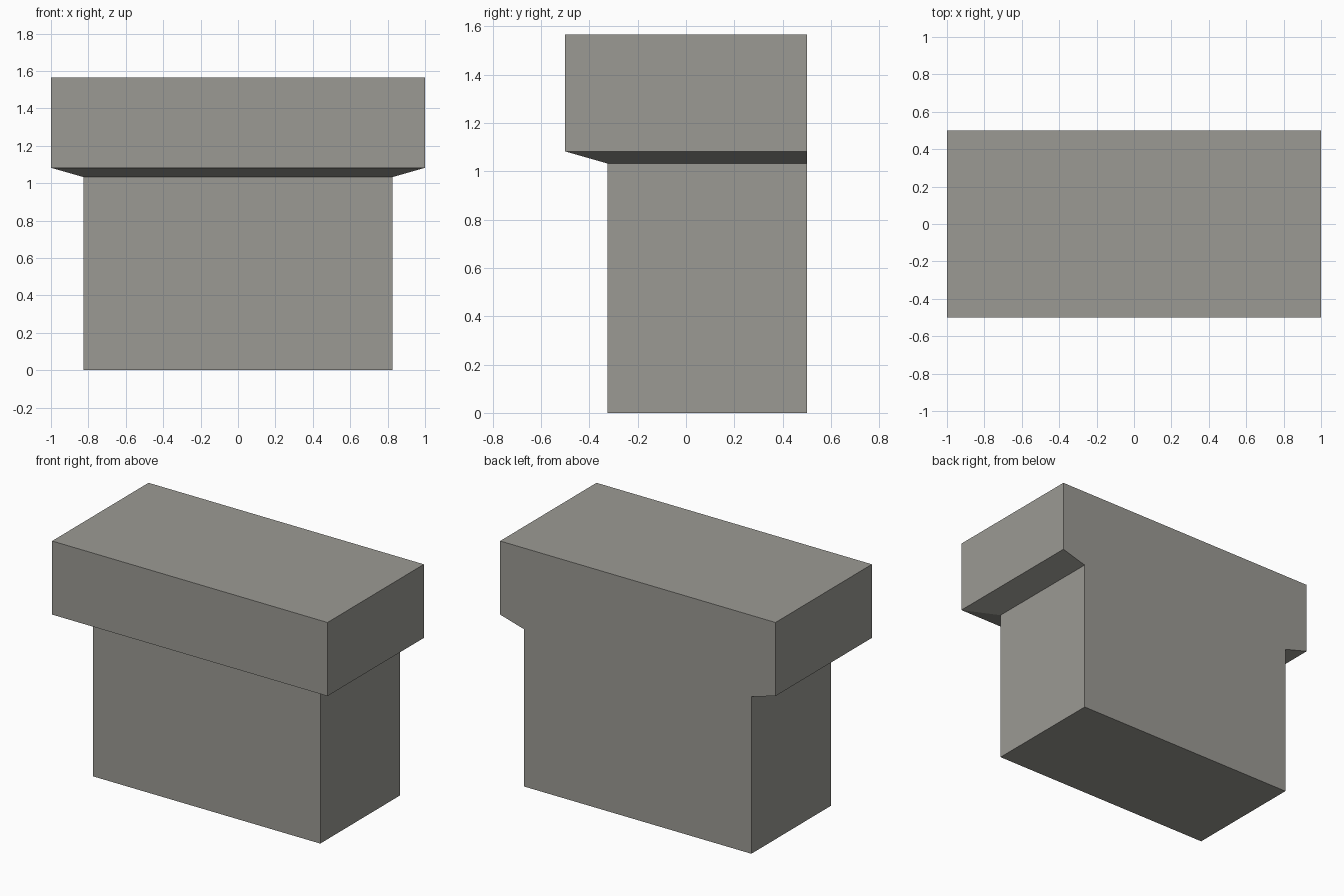
import bpy
import bmesh

if "Cube" in bpy.data.objects:
    bpy.data.objects.remove(bpy.data.objects["Cube"])

BACK = 0.5  # the back is one flush plane

# (half width, front y, height) of each level, bottom to top
LEVELS = [
    (0.825, -0.325, 0.0),    # foot of the block
    (0.825, -0.325, 1.032),  # start of the sloped underside
    (1.0, -0.5, 1.082),      # lower rim of the cap
    (1.0, -0.5, 1.565),      # top of the cap
]

stone = bpy.data.materials.new("warm grey stone")
stone.diffuse_color = (0.33, 0.323, 0.296, 1.0)
stone.use_nodes = True
stone.node_tree.nodes["Principled BSDF"].inputs["Base Color"].default_value = stone.diffuse_color

# Stack rectangular rings and bridge them into one closed solid
bm = bmesh.new()
rings = []
for w, front, z in LEVELS:
    corners = [(-w, front), (w, front), (w, BACK), (-w, BACK)]
    rings.append([bm.verts.new((x, y, z)) for x, y in corners])

for low, high in zip(rings, rings[1:]):
    for i in range(4):
        j = (i + 1) % 4
        bm.faces.new((low[i], low[j], high[j], high[i]))

bm.faces.new(reversed(rings[0]))
bm.faces.new(rings[-1])

# Merge the coplanar back strips into a single flat face
bmesh.ops.recalc_face_normals(bm, faces=bm.faces)
back_faces = [f for f in bm.faces if f.normal.y > 0.99]
bmesh.ops.dissolve_faces(bm, faces=back_faces)

mesh = bpy.data.meshes.new("capped_block")
bm.to_mesh(mesh)
bm.free()
mesh.materials.append(stone)
block = bpy.data.objects.new("capped_block", mesh)
bpy.context.collection.objects.link(block)
